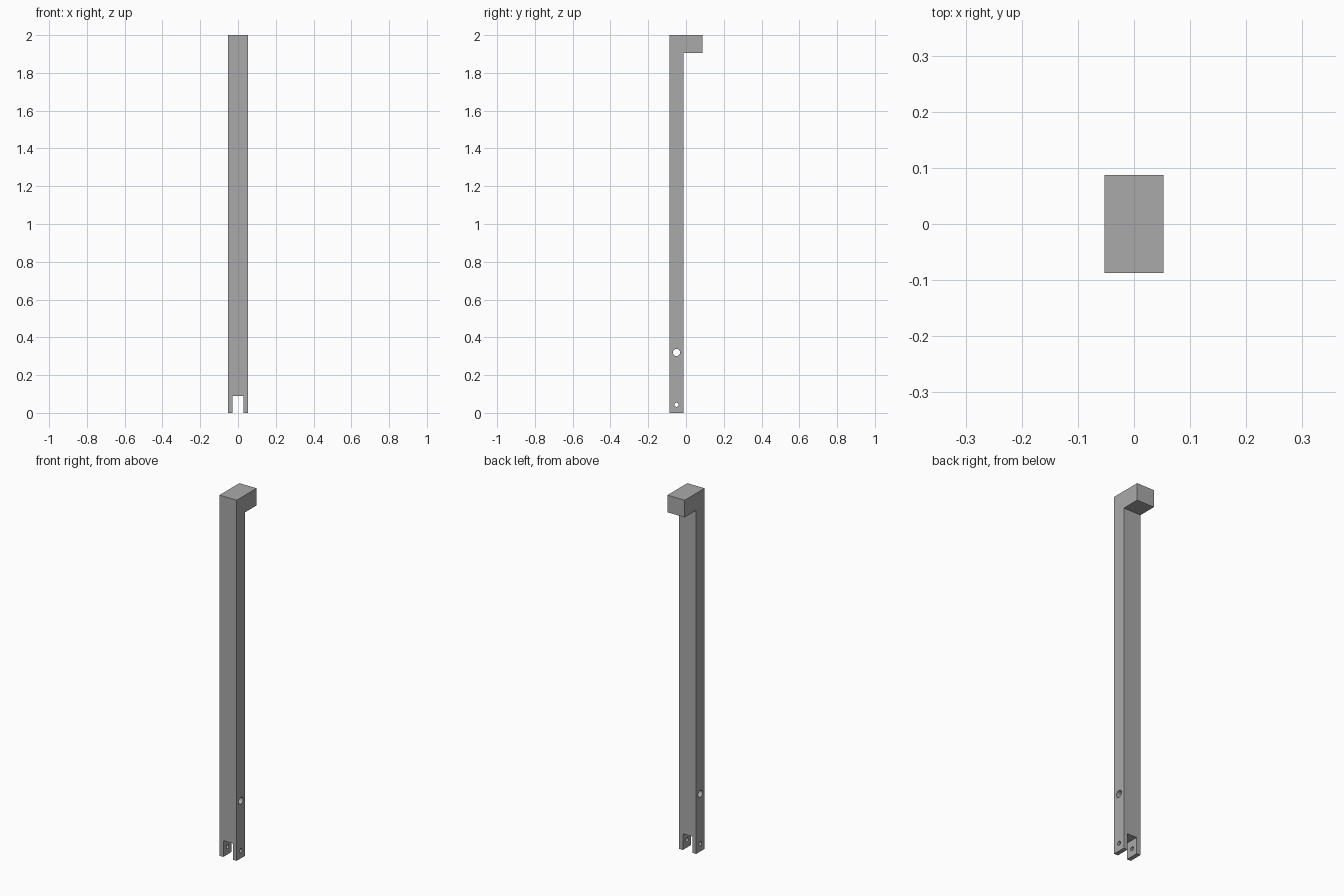
import bpy, bmesh, math
from mathutils import Matrix

if "Cube" in bpy.data.objects:
    bpy.data.objects.remove(bpy.data.objects["Cube"], do_unlink=True)

HALF_W = 0.053
Y_FRONT, Y_COLUMN, Y_BACK = -0.087, -0.014, 0.087
Z_HOOK, Z_TOP = 1.905, 2.0
HOLE_Y = (Y_FRONT + Y_COLUMN) / 2

grey = bpy.data.materials.new("plain grey")
grey.use_nodes = True
grey.diffuse_color = (0.4, 0.4, 0.4, 1)
grey.node_tree.nodes["Principled BSDF"].inputs["Base Color"].default_value = (0.4, 0.4, 0.4, 1)


def add_object(name, bm):
    mesh = bpy.data.meshes.new(name)
    bmesh.ops.recalc_face_normals(bm, faces=bm.faces)
    bm.to_mesh(mesh)
    bm.free()
    mesh.materials.append(grey)
    obj = bpy.data.objects.new(name, mesh)
    bpy.context.collection.objects.link(obj)
    return obj


# Hooked post: side profile extruded across its width
profile = [(Y_FRONT, 0), (Y_COLUMN, 0), (Y_COLUMN, Z_HOOK),
           (Y_BACK, Z_HOOK), (Y_BACK, Z_TOP), (Y_FRONT, Z_TOP)]
bm = bmesh.new()
face = bm.faces.new([bm.verts.new((-HALF_W, y, z)) for y, z in profile])
extruded = bmesh.ops.extrude_face_region(bm, geom=[face])["geom"]
moved = [v for v in extruded if isinstance(v, bmesh.types.BMVert)]
bmesh.ops.translate(bm, vec=(2 * HALF_W, 0, 0), verts=moved)
post = add_object("hooked_post", bm)


def cut(cutter):
    cutter.hide_render = True
    cutter.hide_viewport = True
    mod = post.modifiers.new(cutter.name, "BOOLEAN")
    mod.operation = "DIFFERENCE"
    mod.solver = "EXACT"
    mod.object = cutter


# Fork slot open at the foot
bm = bmesh.new()
bmesh.ops.create_cube(bm, size=1, matrix=Matrix.Translation((0, HOLE_Y, 0))
                      @ Matrix.Diagonal((0.058, 0.2, 0.18, 1)))
cut(add_object("slot_cutter", bm))

# Cross holes: pivot hole above, pin hole through the fork
for name, z, radius in (("pivot_hole_cutter", 0.32, 0.019), ("pin_hole_cutter", 0.043, 0.011)):
    bm = bmesh.new()
    bmesh.ops.create_cone(bm, cap_ends=True, segments=32, radius1=radius, radius2=radius,
                          depth=0.3, matrix=Matrix.Translation((0, HOLE_Y, z))
                          @ Matrix.Rotation(math.pi / 2, 4, "Y"))
    cut(add_object(name, bm))

# Bake the cuts and drop the cutters
bpy.context.view_layer.update()
result = bpy.data.meshes.new_from_object(
    post.evaluated_get(bpy.context.evaluated_depsgraph_get()))
cutters = [mod.object for mod in post.modifiers]
post.modifiers.clear()
post.data = result
for cutter in cutters:
    bpy.data.objects.remove(cutter, do_unlink=True)

# Smooth hole walls with sharp edges
bpy.ops.object.select_all(action="DESELECT")
bpy.context.view_layer.objects.active = post
post.select_set(True)
bpy.ops.object.shade_smooth_by_angle(angle=math.radians(30))
